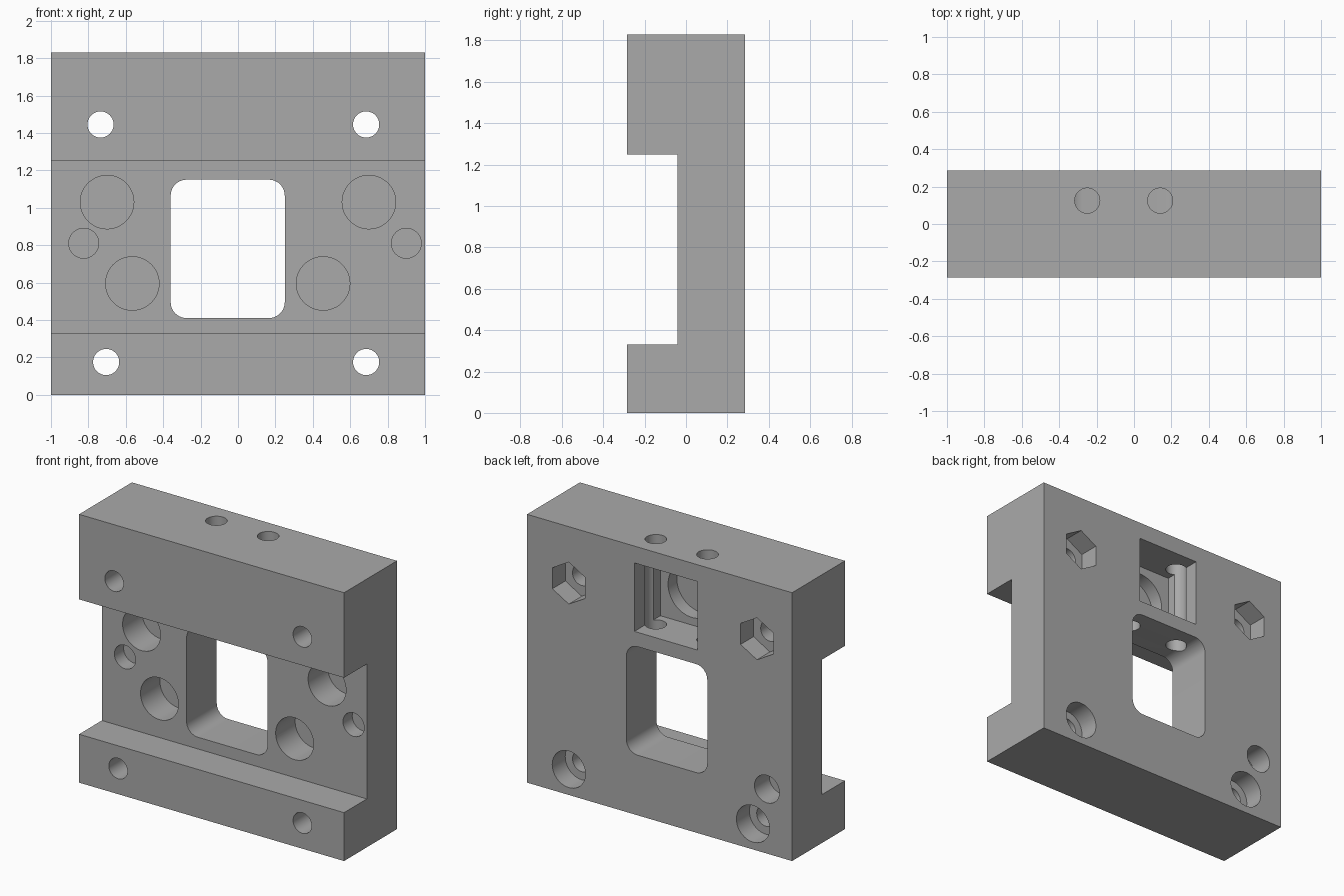
import bpy, bmesh, math
from mathutils import Matrix, Vector

cube = bpy.data.objects.get("Cube")
if cube:
    bpy.data.objects.remove(cube, do_unlink=True)

W, D, H = 1.0, 0.285, 1.83          # half width, half depth, height
CHANNEL_Y = -0.04                   # depth of the front channel
Z_LOW, Z_HIGH = 0.33, 1.25          # channel limits

grey = bpy.data.materials.new("plain grey")
grey.use_nodes = True
COLOUR = (0.4, 0.4, 0.4, 1)
grey.diffuse_color = COLOUR
grey.node_tree.nodes["Principled BSDF"].inputs["Base Color"].default_value = COLOUR


def make_object(name, bm):
    bmesh.ops.recalc_face_normals(bm, faces=bm.faces)
    mesh = bpy.data.meshes.new(name)
    bm.to_mesh(mesh)
    bm.free()
    mesh.materials.append(grey)
    obj = bpy.data.objects.new(name, mesh)
    bpy.context.collection.objects.link(obj)
    return obj


def cut(bm):
    """Subtract a bmesh solid from the block."""
    cutter = make_object("cutter", bm)
    cutter.hide_render = True
    mod = block.modifiers.new("cut", 'BOOLEAN')
    mod.operation = 'DIFFERENCE'
    mod.solver = 'EXACT'
    mod.object = cutter
    bpy.ops.object.modifier_apply(modifier=mod.name)
    bpy.data.objects.remove(cutter, do_unlink=True)


def cut_round(start, end, radius, sides=48):
    """Drill a hole, or a polygonal pocket, between two points."""
    a, b = Vector(start), Vector(end)
    axis = b - a
    bm = bmesh.new()
    bmesh.ops.create_cone(bm, cap_ends=True, segments=sides,
                          radius1=radius, radius2=radius, depth=axis.length)
    turn = Matrix.Rotation(math.pi / 2, 4, 'X') if abs(axis.y) > abs(axis.z) else Matrix()
    bmesh.ops.transform(bm, matrix=Matrix.Translation((a + b) / 2) @ turn, verts=bm.verts)
    cut(bm)


def cut_box(low, high, corner=0.0):
    """Cut a box, with optional rounded corners along y."""
    lo, hi = Vector(low), Vector(high)
    bm = bmesh.new()
    bmesh.ops.create_cube(bm, size=1)
    for v in bm.verts:
        v.co = Vector([(lo[i] + hi[i]) / 2 + v.co[i] * (hi[i] - lo[i]) for i in range(3)])
    if corner:
        edges = [e for e in bm.edges if abs(e.verts[0].co.y - e.verts[1].co.y) > 0.01]
        bmesh.ops.bevel(bm, geom=edges, offset=corner, segments=10, profile=0.5,
                        affect='EDGES')
    cut(bm)


# Block: C-shaped side profile extruded across x
profile = [(-D, 0), (D, 0), (D, H), (-D, H), (-D, Z_HIGH),
           (CHANNEL_Y, Z_HIGH), (CHANNEL_Y, Z_LOW), (-D, Z_LOW)]
bm = bmesh.new()
face = bm.faces.new([bm.verts.new((-W, y, z)) for y, z in profile])
side = bmesh.ops.extrude_face_region(bm, geom=[face])
bmesh.ops.translate(bm, vec=(2 * W, 0, 0),
                    verts=[v for v in side["geom"] if isinstance(v, bmesh.types.BMVert)])
block = make_object("mounting_block", bm)
bpy.context.view_layer.objects.active = block
block.select_set(True)

# Central window and rear pocket
cut_box((-0.36, -0.5, 0.41), (0.25, 0.5, 1.15), corner=0.085)
cut_box((-0.285, 0.005, 1.248), (0.19, 0.5, 1.715))
cut_round((-0.048, 0.1, 1.48), (-0.048, -0.09, 1.48), 0.18, 64)

# Vertical holes from the top, through the pocket into the window
for x in (-0.25, 0.14):
    cut_round((x, 0.125, 1.05), (x, 0.125, 2.0), 0.067)

# Bolt holes: hexagonal nut pockets above, round counterbores below
for x, z, radius, sides in ((-0.735, 1.445, 0.143, 6), (0.685, 1.445, 0.143, 6),
                            (-0.705, 0.175, 0.125, 48), (0.685, 0.175, 0.125, 48)):
    cut_round((x, -0.5, z), (x, 0.5, z), 0.07)
    cut_round((x, D - 0.14, z), (x, 0.5, z), radius, sides)

# Blind holes in the channel floor
for x, z, radius, depth in ((-0.70, 1.03, 0.143, 0.21), (0.70, 1.03, 0.143, 0.21),
                            (-0.565, 0.595, 0.143, 0.21), (0.455, 0.595, 0.143, 0.21),
                            (-0.825, 0.81, 0.08, 0.1), (0.90, 0.81, 0.08, 0.1)):
    cut_round((x, -0.2, z), (x, CHANNEL_Y + depth, z), radius)

# Single blind hole in the back
cut_round((-0.81, D - 0.16, 0.44), (-0.81, 0.5, 0.44), 0.094)

bpy.ops.object.shade_smooth_by_angle(angle=math.radians(30))
